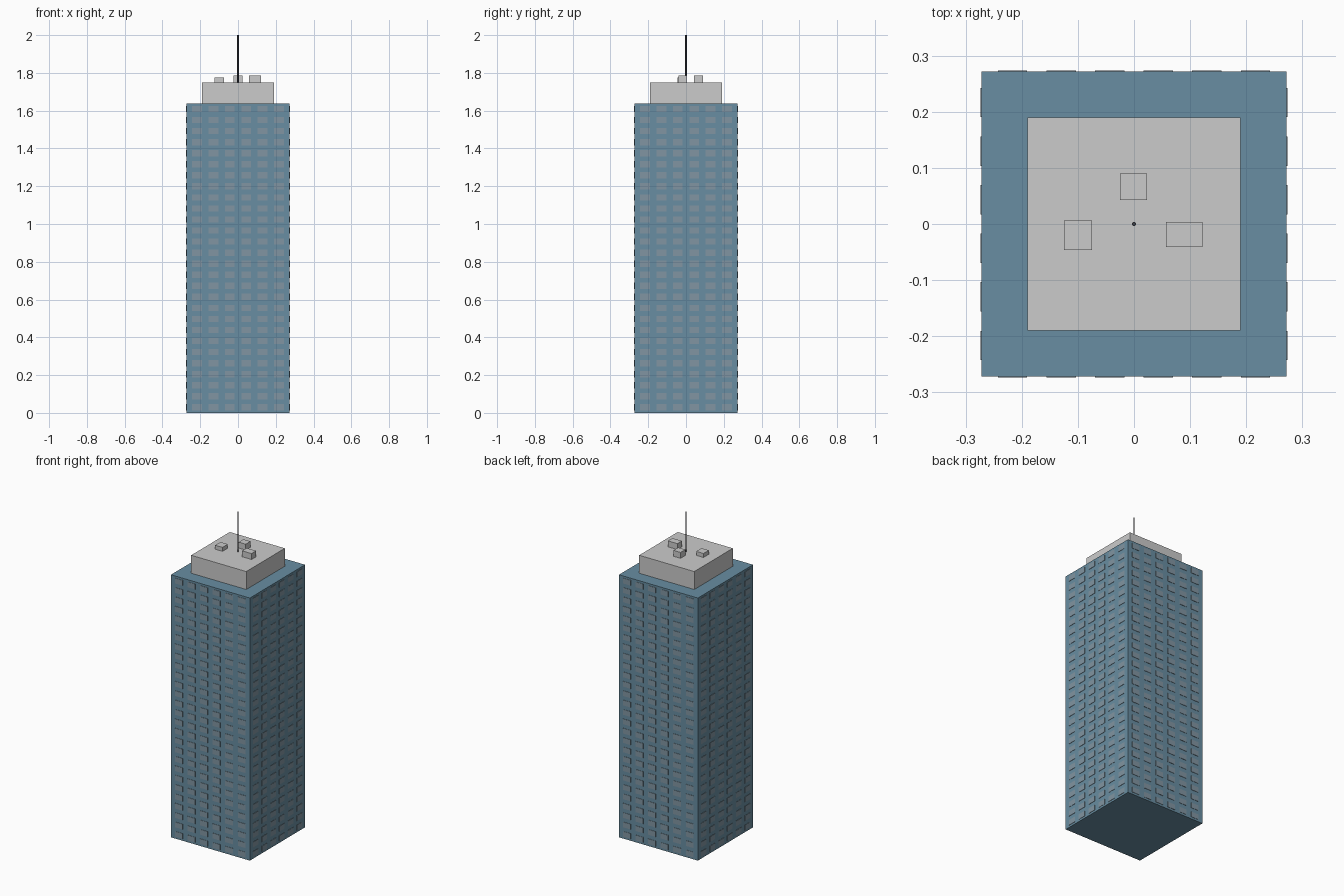
import bpy, bmesh
from mathutils import Matrix, Vector

if "Cube" in bpy.data.objects:
    bpy.data.objects.remove(bpy.data.objects["Cube"])


def material(name, rgb):
    m = bpy.data.materials.new(name)
    m.diffuse_color = (*rgb, 1)
    m.use_nodes = True
    m.node_tree.nodes["Principled BSDF"].inputs["Base Color"].default_value = m.diffuse_color
    return m


def add_box(bm, lo, hi):
    lo, hi = Vector(lo), Vector(hi)
    size = Matrix.Diagonal((*(hi - lo), 1))
    bmesh.ops.create_cube(bm, size=1, matrix=Matrix.Translation((lo + hi) / 2) @ size)


def finish(name, bm, mat=None):
    me = bpy.data.meshes.new(name)
    bm.to_mesh(me)
    bm.free()
    ob = bpy.data.objects.new(name, me)
    bpy.context.collection.objects.link(ob)
    if mat:
        me.materials.append(mat)
    return ob


def box(name, lo, hi, mat=None):
    bm = bmesh.new()
    add_box(bm, lo, hi)
    return finish(name, bm, mat)


blue = material("blue_facade", (0.14, 0.27, 0.36))
glass = material("window_grey_blue", (0.22, 0.30, 0.36))
dark = material("dark_metal", (0.05, 0.05, 0.06))

HALF, HEIGHT, ROWS, COLS = 0.272, 1.638, 28, 6

# Main tower and stepped-back penthouse
box("tower_body", (-HALF, -HALF, 0), (HALF, HALF, HEIGHT), blue)
box("penthouse", (-0.19, -0.19, HEIGHT), (0.19, 0.19, 1.75))

# Slightly raised window panels on all four sides
bm = bmesh.new()
step = HEIGHT / ROWS
for side in range(4):
    bm_side = bmesh.new()
    for r in range(ROWS):
        z = (r + 0.5) * step
        for c in range(COLS):
            x = (c - (COLS - 1) / 2) * 0.0865
            add_box(bm_side, (x - 0.026, -HALF - 0.002, z - 0.0165),
                    (x + 0.026, -HALF + 0.002, z + 0.0165))
    bm_side.transform(Matrix.Rotation(side * 1.5707963, 4, 'Z'))
    tmp = bpy.data.meshes.new("tmp")
    bm_side.to_mesh(tmp)
    bm_side.free()
    bm.from_mesh(tmp)
    bpy.data.meshes.remove(tmp)
finish("windows", bm, glass)

# Rooftop machinery
box("roof_unit_left", (-0.125, -0.046, 1.75), (-0.075, 0.006, 1.775))
box("roof_unit_back", (-0.025, 0.043, 1.75), (0.023, 0.09, 1.787))
box("roof_unit_right", (0.057, -0.041, 1.75), (0.122, 0.004, 1.787))

# Antenna
bm = bmesh.new()
bmesh.ops.create_cone(bm, cap_ends=True, segments=8, radius1=0.004, radius2=0.004,
                      depth=0.25, matrix=Matrix.Translation((0, 0, 1.875)))
finish("antenna", bm, dark)
